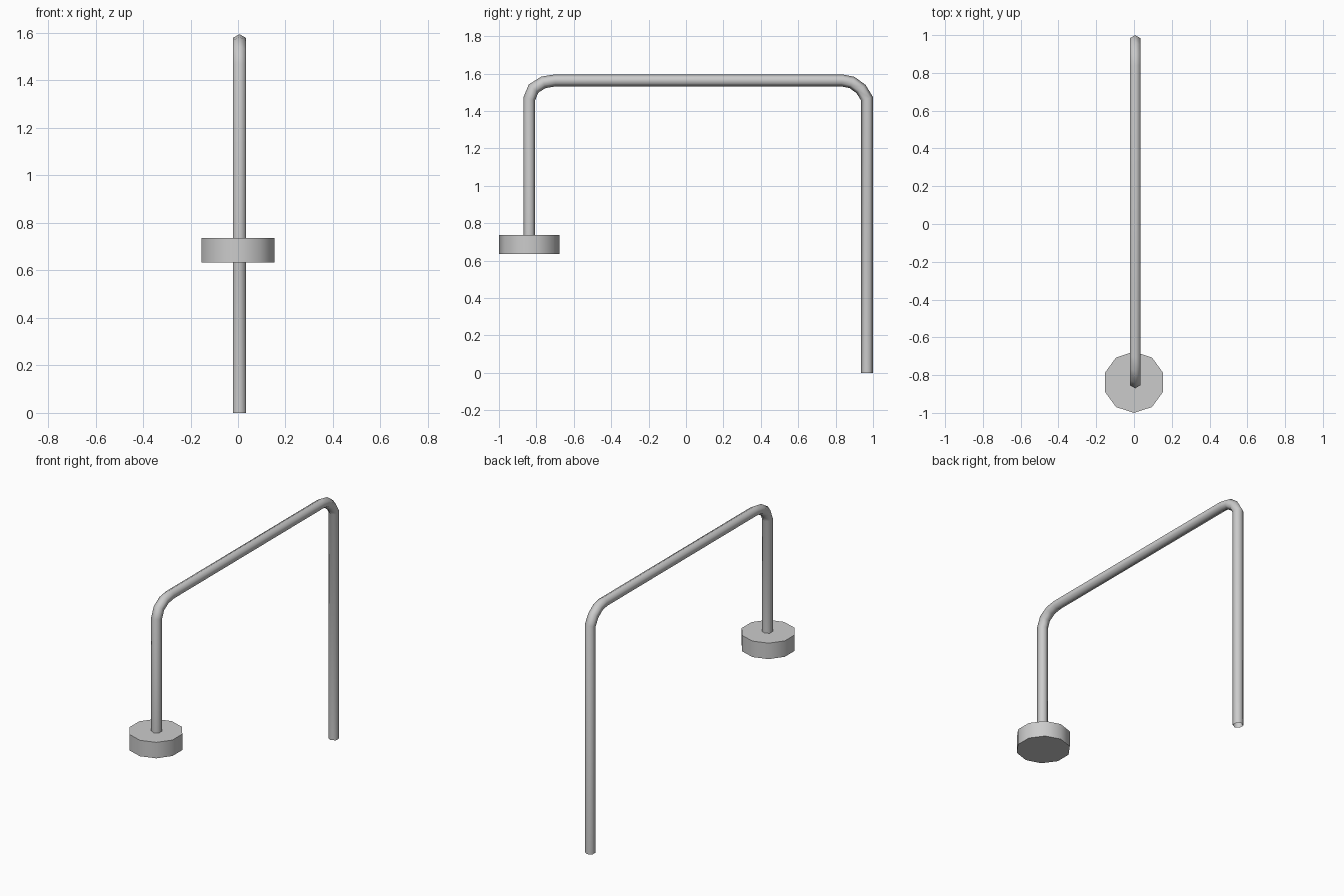
import bpy, bmesh, math
from mathutils import Vector

if "Cube" in bpy.data.objects:
    bpy.data.objects.remove(bpy.data.objects["Cube"])

PIPE_R, SIDES, PIPE_X = 0.032, 6, 0.006
FOOT_R, FOOT_Y, FOOT_Z0, FOOT_Z1 = 0.162, -0.838, 0.634, 0.737


def make_object(name, bm):
    bmesh.ops.recalc_face_normals(bm, faces=bm.faces)
    mesh = bpy.data.meshes.new(name)
    bm.to_mesh(mesh)
    bm.free()
    obj = bpy.data.objects.new(name, mesh)
    bpy.context.collection.objects.link(obj)
    return obj


def smooth(obj, angle):
    bpy.ops.object.select_all(action='DESELECT')
    obj.select_set(True)
    bpy.context.view_layer.objects.active = obj
    bpy.ops.object.shade_smooth_by_angle(angle=math.radians(angle))


# Bent pipe: hexagonal section swept along a path in the YZ plane, open ends
path = [(0.968, 0.0), (0.968, 1.465), (0.936, 1.517), (0.888, 1.552), (0.835, 1.563),
        (-0.70, 1.563), (-0.762, 1.553), (-0.815, 1.520), (-0.838, 1.465),
        (-0.838, FOOT_Z1 - 0.002)]
# right bend, long run, left bend
pts = [Vector((PIPE_X, y, z)) for y, z in path]
x_axis = Vector((1, 0, 0))
bm = bmesh.new()
rings = []
for i, p in enumerate(pts):
    d_in = (p - pts[max(i - 1, 0)]).normalized()
    d_out = (pts[min(i + 1, len(pts) - 1)] - p).normalized()
    tangent = (d_in + d_out).normalized()
    normal = tangent.cross(x_axis)
    miter = 1 / tangent.dot(d_out if i == 0 else d_in)
    ring = []
    for k in range(SIDES):
        a = 2 * math.pi * k / SIDES
        offset = normal * math.cos(a) * miter + x_axis * math.sin(a)
        ring.append(bm.verts.new(p + offset * PIPE_R))
    rings.append(ring)
for r0, r1 in zip(rings, rings[1:]):
    for k in range(SIDES):
        n = (k + 1) % SIDES
        bm.faces.new((r0[k], r0[n], r1[n], r1[k]))
smooth(make_object("bent_pipe", bm), 70)

# Ten-sided disc at the end of the short leg, corners pointing along Y
bm = bmesh.new()
ring = [bm.verts.new((FOOT_R * math.sin(math.tau * k / 10),
                      FOOT_Y + FOOT_R * math.cos(math.tau * k / 10), FOOT_Z0))
        for k in range(10)]
base = bm.faces.new(ring)
ext = bmesh.ops.extrude_face_region(bm, geom=[base], use_keep_orig=True)
top = [v for v in ext["geom"] if isinstance(v, bmesh.types.BMVert)]
bmesh.ops.translate(bm, verts=top, vec=(0, 0, FOOT_Z1 - FOOT_Z0))
smooth(make_object("end_disc", bm), 40)
